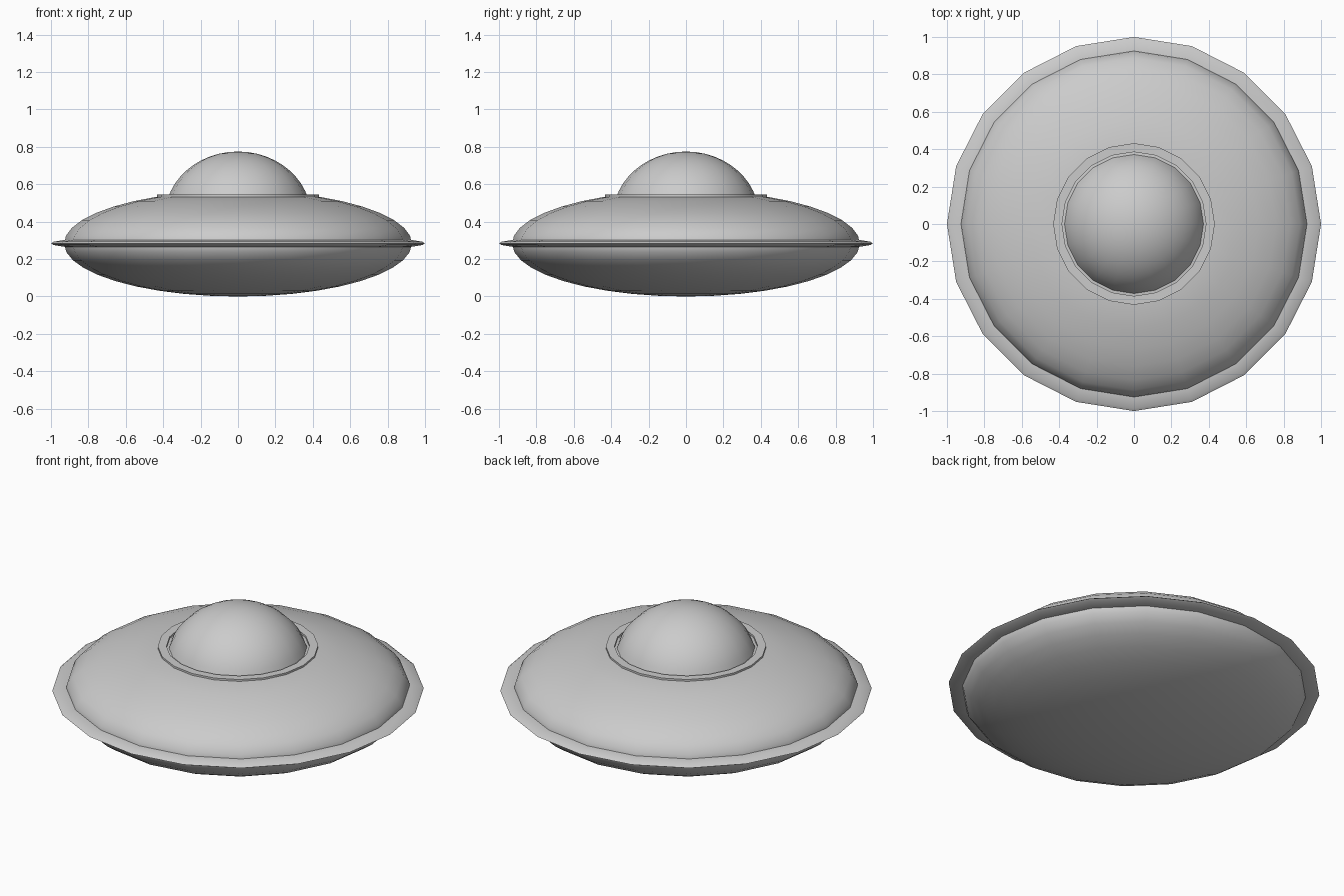
import bpy, bmesh, math

if "Cube" in bpy.data.objects:
    bpy.data.objects.remove(bpy.data.objects["Cube"])

SIDES = 20


def lathe(name, profile, closed=False):
    """Revolve (radius, z) points around the z axis."""
    bm = bmesh.new()
    rings = []
    for r, z in profile:
        if r < 1e-5:
            rings.append([bm.verts.new((0, 0, z))] * SIDES)
        else:
            rings.append([bm.verts.new((r * math.cos(math.tau * i / SIDES),
                                        r * math.sin(math.tau * i / SIDES), z))
                          for i in range(SIDES)])
    pairs = list(zip(rings, rings[1:]))
    if closed:
        pairs.append((rings[-1], rings[0]))
    for a, b in pairs:
        for i in range(SIDES):
            j = (i + 1) % SIDES
            quad = list(dict.fromkeys((a[i], a[j], b[j], b[i])))
            bm.faces.new(quad)
    bmesh.ops.recalc_face_normals(bm, faces=bm.faces)
    mesh = bpy.data.meshes.new(name)
    bm.to_mesh(mesh)
    bm.free()
    ob = bpy.data.objects.new(name, mesh)
    bpy.context.collection.objects.link(ob)
    bpy.ops.object.select_all(action='DESELECT')
    ob.select_set(True)
    bpy.context.view_layer.objects.active = ob
    bpy.ops.object.shade_smooth_by_angle(angle=math.radians(35))
    return ob


def arc(a, c, z0, start, end, steps):
    """Elliptical profile between two elevation angles in degrees."""
    pts = []
    for k in range(steps + 1):
        t = math.radians(start + (end - start) * k / steps)
        pts.append((a * math.cos(t), z0 + c * math.sin(t)))
    return pts


# Saucer hull: flattened ellipsoid, levelled off beneath the dome
lathe("hull", arc(0.93, 0.283, 0.283, -90, 62, 17) + [(0, 0.533)])

# Thin tapered rim around the widest point
lathe("rim", [(0.86, 0.263), (0.93, 0.266), (0.985, 0.275), (1.0, 0.283),
              (0.985, 0.293), (0.93, 0.302), (0.86, 0.305)], closed=True)

# Flat collar at the base of the dome
lathe("dome_collar", [(0.385, 0.526), (0.432, 0.526),
                      (0.432, 0.544), (0.385, 0.544)], closed=True)

# Cockpit dome
lathe("dome", arc(0.39, 0.345, 0.43, 15, 90, 10))
